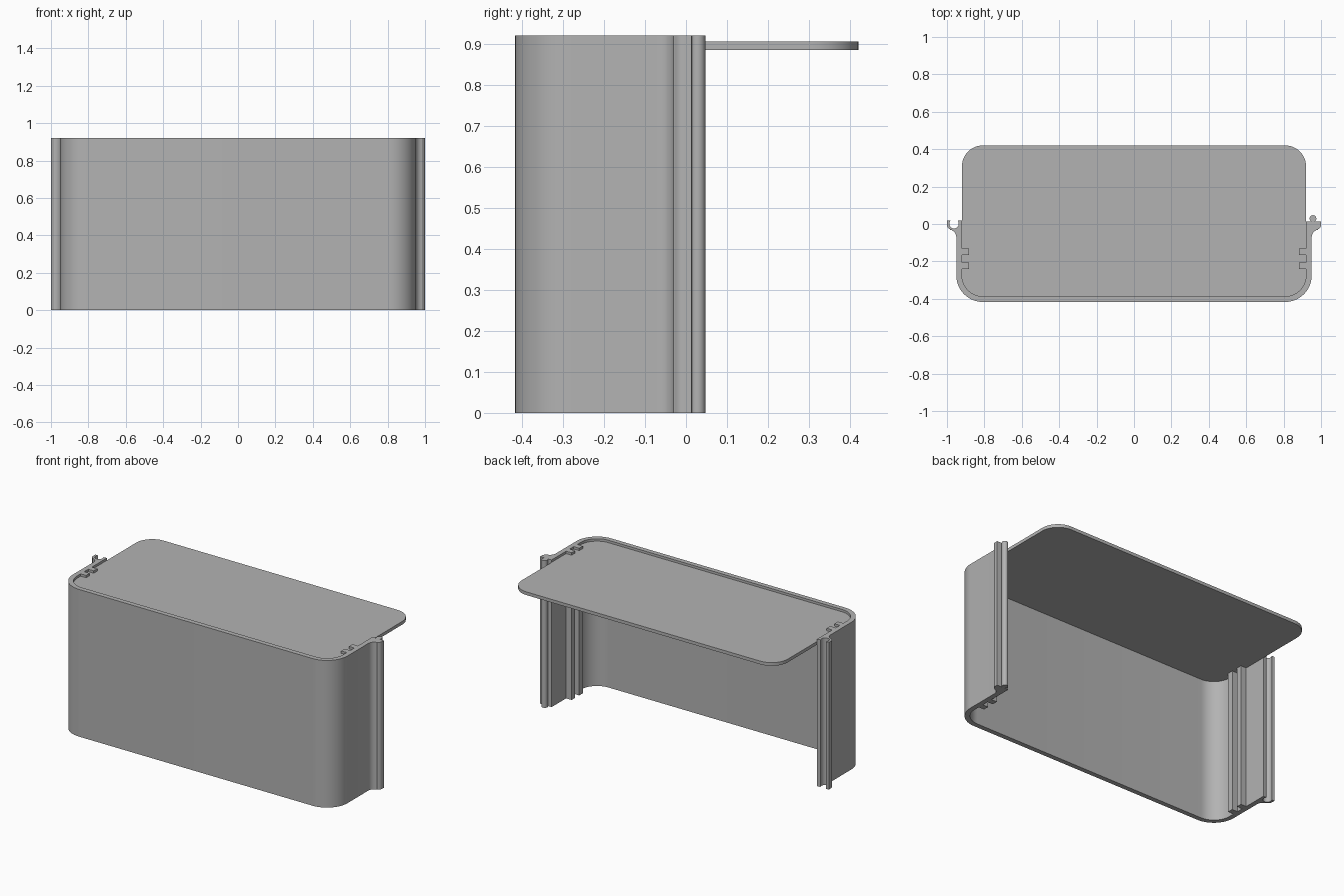
import bpy, bmesh, math

cube = bpy.data.objects.get("Cube")
if cube:
    bpy.data.objects.remove(cube, do_unlink=True)

grey = bpy.data.materials.new("plain grey")
grey.use_nodes = True
COLOUR = (0.45, 0.45, 0.45, 1)
grey.diffuse_color = COLOUR
grey.node_tree.nodes["Principled BSDF"].inputs["Base Color"].default_value = COLOUR

HEIGHT = 0.92
CX, CY = 0.808, -0.275          # centre of the front corner rounding
R_OUT, R_IN = 0.142, 0.112
X_IN = CX + R_IN


def arc(cx, cy, r, start, end, steps=12):
    """Points along a circular arc, angles in degrees."""
    angles = [math.radians(start + (end - start) * i / steps) for i in range(steps + 1)]
    return [(cx + r * math.cos(a), cy + r * math.sin(a)) for a in angles]


def extrude_profile(name, points, z0, z1):
    bm = bmesh.new()
    face = bm.faces.new([bm.verts.new((x, y, z0)) for x, y in points])
    top = bmesh.ops.extrude_face_region(bm, geom=[face])
    verts = [g for g in top["geom"] if isinstance(g, bmesh.types.BMVert)]
    bmesh.ops.translate(bm, verts=verts, vec=(0, 0, z1 - z0))
    bmesh.ops.recalc_face_normals(bm, faces=bm.faces)
    mesh = bpy.data.meshes.new(name)
    bm.to_mesh(mesh)
    bm.free()
    mesh.materials.append(grey)
    obj = bpy.data.objects.new(name, mesh)
    bpy.context.collection.objects.link(obj)
    bpy.ops.object.select_all(action="DESELECT")
    obj.select_set(True)
    bpy.context.view_layer.objects.active = obj
    bpy.ops.object.shade_smooth_by_angle(angle=math.radians(35))
    return obj


def half_profile(cap):
    """From the front centre, round the outside, over the end cap and back inside."""
    outside = arc(CX, CY, R_OUT, -90, 0)
    flare = arc(0.99, -0.07, 0.04, 180, 100, 6) + arc(0.974, -0.004, 0.026, -65, 0, 6)
    inside = [(X_IN, -0.13)]
    for rib_top in (-0.13, -0.205):
        inside += [(0.882, rib_top), (0.882, rib_top - 0.035), (X_IN, rib_top - 0.035)]
        if rib_top == -0.13:
            inside.append((X_IN, -0.205))
    inside += arc(CX, CY, R_IN, 0, -90)
    return outside + flare + cap + inside


# End caps: a round bead on the right, a matching open groove on the left
bead = [(1.0, 0.013)] + arc(0.957, 0.029, 0.018, -55, 235, 20) + [(X_IN, 0.013)]
groove = [(1.0, 0.018), (0.983, 0.018)] + arc(0.962, 0.001, 0.025, 40, -220, 18) \
    + [(0.941, 0.018), (X_IN, 0.018)]

positive_side = half_profile(bead)
negative_side = [(-x, y) for x, y in reversed(half_profile(groove))]
extrude_profile("shell_wall", positive_side + negative_side, 0, HEIGHT)

# Flat lid with rounded corners
lid = []
for cx, cy, start in ((CX, 0.308, 0), (-CX, 0.308, 90), (-CX, CY, 180), (CX, CY, 270)):
    lid += arc(cx, cy, R_IN, start, start + 90)
extrude_profile("lid_plate", lid, 0.885, 0.905)
